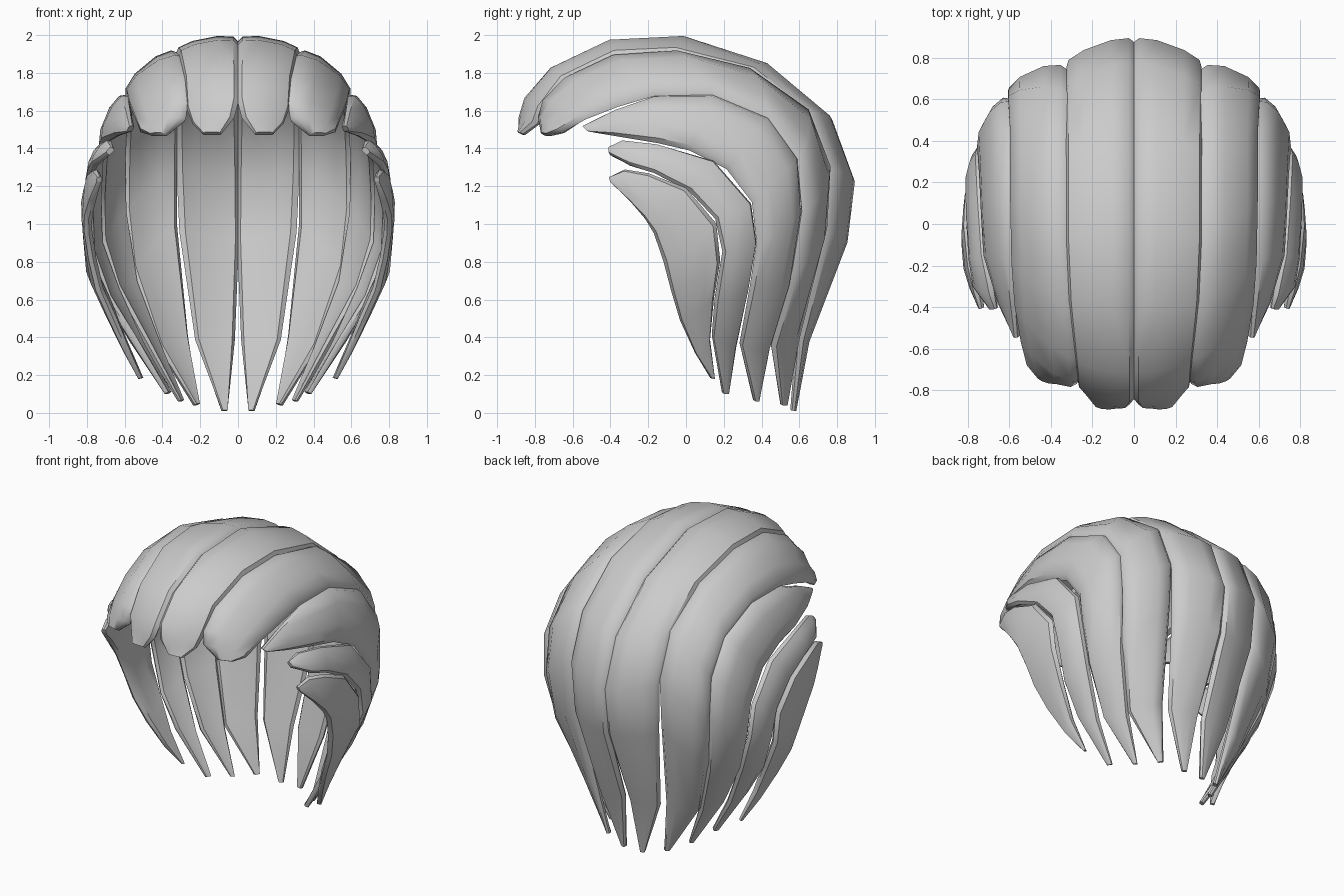
import bpy, bmesh
from mathutils import Vector

# Each lock: stations from front tip over the head to the nape tip,
# given as (upper/inner rail xyz, lower/outer rail xyz)
crown = [
    (.09, -.89, 1.485, .19, -.88, 1.485), (.03, -.89, 1.57, .25, -.81, 1.54),
    (.005, -.86, 1.67, .28, -.78, 1.62), (.005, -.72, 1.83, .29, -.66, 1.78),
    (.005, -.41, 1.975, .32, -.38, 1.915), (.005, 0, 1.995, .335, -.06, 1.93),
    (.005, .45, 1.835, .335, .35, 1.83), (.005, .78, 1.55, .335, .66, 1.59),
    (.005, .90, 1.22, .335, .78, 1.29), (.005, .86, .90, .32, .76, .95),
    (.02, .65, .38, .23, .62, .38), (.06, .585, .01, .09, .575, .01)]
upper = [
    (.38, -.77, 1.48, .47, -.74, 1.48), (.29, -.79, 1.57, .53, -.67, 1.50),
    (.285, -.77, 1.66, .56, -.55, 1.57), (.29, -.66, 1.78, .59, -.37, 1.64),
    (.31, -.40, 1.905, .605, -.17, 1.70), (.335, -.06, 1.93, .61, .14, 1.70),
    (.335, .33, 1.84, .61, .44, 1.57), (.335, .65, 1.62, .62, .61, 1.36),
    (.335, .77, 1.32, .62, .64, 1.07), (.335, .755, 1.0, .58, .59, .75),
    (.28, .61, .40, .44, .47, .35), (.22, .54, .04, .24, .51, .04)]
temple = [
    (.575, -.55, 1.52, .585, -.52, 1.49), (.59, -.38, 1.61, .66, -.38, 1.475),
    (.61, -.17, 1.69, .73, -.15, 1.44), (.62, .14, 1.695, .74, .02, 1.40),
    (.62, .44, 1.57, .75, .22, 1.30), (.63, .60, 1.35, .76, .36, 1.12),
    (.62, .62, 1.07, .75, .39, .90), (.56, .56, .68, .67, .35, .66),
    (.43, .45, .33, .50, .29, .36), (.30, .39, .06, .32, .37, .06)]
side = [
    (.67, -.41, 1.41, .70, -.41, 1.38), (.69, -.34, 1.45, .78, -.30, 1.32),
    (.73, -.15, 1.43, .80, -.17, 1.28), (.75, .15, 1.34, .81, .02, 1.18),
    (.76, .35, 1.11, .81, .16, 1.03), (.75, .38, .90, .80, .20, .85),
    (.66, .34, .65, .71, .16, .60), (.52, .27, .34, .58, .14, .40),
    (.37, .23, .10, .39, .20, .10)]
cheek = [
    (.745, -.41, 1.25, .75, -.40, 1.22), (.77, -.33, 1.29, .79, -.30, 1.12),
    (.80, -.20, 1.27, .815, -.22, 1.03), (.82, 0, 1.19, .815, -.17, .95),
    (.815, .16, 1.0, .79, -.12, .80), (.81, .18, .80, .75, -.08, .64),
    (.72, .15, .60, .68, -.03, .48), (.62, .13, .38, .60, .05, .31),
    (.52, .155, .18, .53, .14, .18)]

# Lens section: (position across, thickness factor, bulge factor)
SECTION = [(0, -.5, 0), (.06, -.05, .2), (.3, 0, 1), (.7, 0, 1), (.94, -.05, .2),
           (1, -.5, 0), (.92, -.9, .2), (.7, -1, 1), (.3, -1, 1), (.08, -.9, .2)]


def make_lock(name, stations, bulge=.08, thick=.06):
    rails = [(Vector(s[:3]), Vector(s[3:])) for s in stations]
    mids = [(a + b) / 2 for a, b in rails]
    bm = bmesh.new()
    rings = []
    for i, (a, b) in enumerate(rails):
        tangent = mids[min(i + 1, len(mids) - 1)] - mids[max(i - 1, 0)]
        width = (b - a).length
        normal = (b - a).cross(tangent).normalized()
        t = min(thick, .12 * width + .025)
        rings.append([bm.verts.new(a.lerp(b, u) + normal * (k * t + c * bulge * width))
                      for u, k, c in SECTION])
    n = len(SECTION)
    for r, q in zip(rings, rings[1:]):
        for j in range(n):
            bm.faces.new((r[j], r[(j + 1) % n], q[(j + 1) % n], q[j]))
    bm.faces.new(rings[0])
    bm.faces.new(rings[-1])
    bmesh.ops.recalc_face_normals(bm, faces=bm.faces)
    mesh = bpy.data.meshes.new(name)
    bm.to_mesh(mesh)
    bm.free()
    obj = bpy.data.objects.new(name, mesh)
    bpy.context.collection.objects.link(obj)
    bpy.ops.object.select_all(action='DESELECT')
    obj.select_set(True)
    bpy.context.view_layer.objects.active = obj
    bpy.ops.object.shade_smooth_by_angle(angle=.75)
    # Matching lock on the other side
    mirror = obj.modifiers.new("mirror", 'MIRROR')
    mirror.use_mirror_merge = False


make_lock("crown_locks", crown, bulge=.06)
make_lock("upper_locks", upper)
make_lock("temple_locks", temple)
make_lock("side_locks", side, thick=.05)
make_lock("cheek_locks", cheek, bulge=.04, thick=.05)
